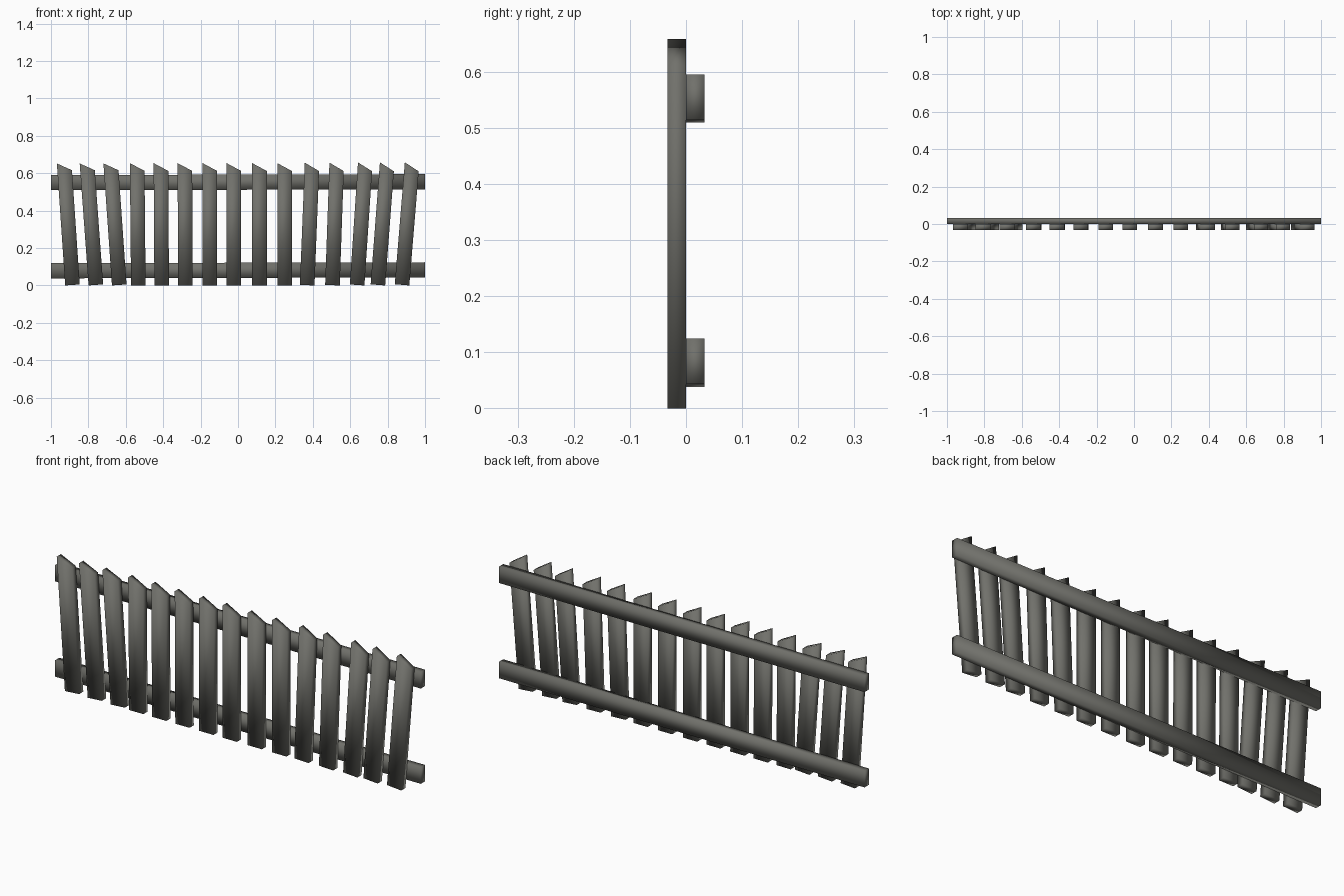
import bpy, bmesh, math
from mathutils import Matrix

if "Cube" in bpy.data.objects:
    bpy.data.objects.remove(bpy.data.objects["Cube"])

wood = bpy.data.materials.new("weathered_grey")
wood.diffuse_color = (0.165, 0.165, 0.148, 1)
wood.use_nodes = True
wood.node_tree.nodes["Principled BSDF"].inputs["Base Color"].default_value = wood.diffuse_color


def plank(name, profile, y0, y1, matrix):
    """Extrude an x-z outline from y0 to y1 and place it."""
    bm = bmesh.new()
    face = bm.faces.new([bm.verts.new((x, y0, z)) for x, z in profile])
    ext = bmesh.ops.extrude_face_region(bm, geom=[face])
    for v in ext["geom"]:
        if isinstance(v, bmesh.types.BMVert):
            v.co.y = y1
    bmesh.ops.recalc_face_normals(bm, faces=bm.faces)
    for f in bm.faces:
        f.smooth = True          # soft, rounded-looking shading
    bm.transform(matrix)
    me = bpy.data.meshes.new(name)
    bm.to_mesh(me)
    bm.free()
    me.materials.append(wood)
    ob = bpy.data.objects.new(name, me)
    bpy.context.collection.objects.link(ob)
    return ob


# Pickets with a slanted top: (bottom centre x, lean of the top in x)
pickets = [(-0.885, -0.043), (-0.76, -0.046), (-0.635, -0.044),
           (-0.533, -0.006), (-0.408, -0.004), (-0.281, -0.003),
           (-0.15, 0.0), (-0.022, 0.0), (0.115, 0.0), (0.249, 0.0),
           (0.37, 0.025), (0.505, 0.022), (0.637, 0.042),
           (0.748, 0.048), (0.877, 0.052)]
W = 0.039
outline = [(-W, 0), (W, 0), (W, 0.612), (-W, 0.654)]
for i, (x, lean) in enumerate(pickets):
    a = math.atan2(lean, 0.63)
    lift = W * abs(math.sin(a))      # keep the lowest corner on the ground
    m = Matrix.Translation((x, 0, lift)) @ Matrix.Rotation(a, 4, 'Y')
    plank(f"picket_{i + 1}", outline, -0.033, 0.0, m)

# Two horizontal rails behind the pickets, rising very slightly to the right
for name, z in (("lower_rail", 0.081), ("upper_rail", 0.552)):
    h, t = 0.0405, 0.0025
    rail = [(-1, z - h - t), (1, z - h + t), (1, z + h + t), (-1, z + h - t)]
    plank(name, rail, 0.0, 0.033, Matrix.Identity(4))
